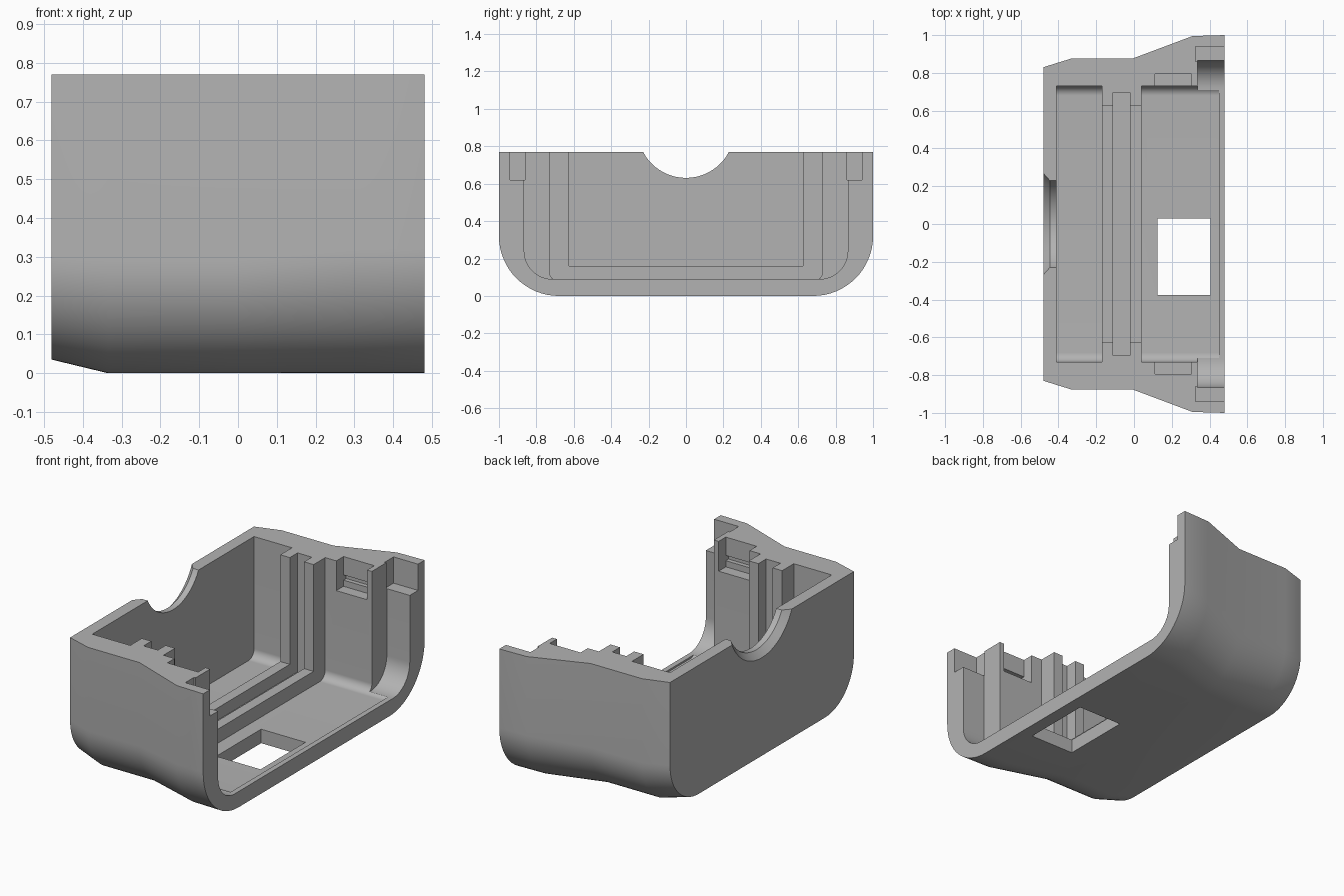
import bpy, bmesh
from math import sin, cos, pi

cube = bpy.data.objects.get("Cube")
if cube:
    bpy.data.objects.remove(cube, do_unlink=True)

grey = bpy.data.materials.new("mid_grey")
grey.use_nodes = True
COLOUR = (0.45, 0.45, 0.45, 1)
grey.diffuse_color = COLOUR
grey.node_tree.nodes["Principled BSDF"].inputs["Base Color"].default_value = COLOUR


def u_profile(half, floor, radius, top, steps=16):
    """Closed U-shaped section in (y, z) with rounded bottom corners."""
    right = []
    for i in range(steps + 1):
        a = i / steps * pi / 2
        right.append((half - radius * (1 - cos(a)), floor + radius * (1 - sin(a))))
    right.insert(0, (half, top))
    return right + [(-y, z) for y, z in reversed(right)]


def loft(name, sections):
    """Solid through a list of (x, profile) sections."""
    bm = bmesh.new()
    rings = [[bm.verts.new((x, y, z)) for y, z in prof] for x, prof in sections]
    n = len(rings[0])
    for a, b in zip(rings, rings[1:]):
        for i in range(n):
            j = (i + 1) % n
            bm.faces.new((a[i], a[j], b[j], b[i]))
    bm.faces.new(rings[0])
    bm.faces.new(rings[-1])
    bmesh.ops.recalc_face_normals(bm, faces=bm.faces)
    mesh = bpy.data.meshes.new(name)
    bm.to_mesh(mesh)
    bm.free()
    mesh.materials.append(grey)
    ob = bpy.data.objects.new(name, mesh)
    bpy.context.collection.objects.link(ob)
    return ob


def box(name, x0, x1, y0, y1, z0, z1):
    prof = [(y0, z0), (y1, z0), (y1, z1), (y0, z1)]
    return loft(name, [(x0, prof), (x1, prof)])


def channel(name, x0, x1, half, floor, radius):
    prof = u_profile(half, floor, radius, 1.0) if radius else \
        [(half, 1), (half, floor), (-half, floor), (-half, 1)]
    return loft(name, [(x0, prof), (x1, prof)])


def disc(radius, steps=64):
    return [(radius * cos(2 * pi * i / steps), 0.89 + radius * sin(2 * pi * i / steps))
            for i in range(steps)]


# Outer shell: x, half width, bottom height, corner radius
TOP = 0.77
shape = [(-0.48, 0.83, 0.035, 0.26), (-0.335, 0.875, 0, 0.29),
         (-0.01, 0.875, 0, 0.29), (0.31, 0.995, 0, 0.32), (0.48, 1.0, 0, 0.32)]
shell = loft("housing_shell", [(x, u_profile(h, z, r, TOP)) for x, h, z, r in shape])

# Interior bays, ribs with a slot, and the open end
cutters = [
    channel("rear_bay", -0.41, -0.17, 0.73, 0.08, 0.05),
    channel("front_bay", 0.04, 0.45, 0.73, 0.08, 0.05),
    channel("rib_opening", -0.3, 0.2, 0.625, 0.16, 0),
    channel("board_slot", -0.11, -0.02, 0.695, 0.09, 0),
    channel("open_end", 0.335, 0.6, 0.865, 0.09, 0.15),
    # Floor window
    box("floor_window", 0.125, 0.405, -0.375, 0.03, -0.1, 0.2),
    # Chamfered round notch in the end wall
    loft("cable_notch", [(-0.55, disc(0.367)), (-0.445, disc(0.259)), (-0.3, disc(0.259))]),
]
# Latch pockets and rim notches on both sides
for s in (-1, 1):
    cutters += [
        box("latch_pocket", 0.11, 0.305, s * 0.65, s * 0.795, 0.6, 1),
        box("latch_groove", 0.11, 0.305, s * 0.7, s * 0.82, 0.635, 0.665),
        box("rim_notch", 0.325, 0.6, s * 0.86, s * 0.94, 0.62, 1),
    ]

bpy.ops.object.select_all(action='DESELECT')
bpy.context.view_layer.objects.active = shell
shell.select_set(True)
for cutter in cutters:
    mod = shell.modifiers.new(cutter.name, 'BOOLEAN')
    mod.operation = 'DIFFERENCE'
    mod.solver = 'EXACT'
    mod.object = cutter
    bpy.ops.object.modifier_apply(modifier=mod.name)
    bpy.data.objects.remove(cutter, do_unlink=True)

bpy.ops.object.shade_smooth_by_angle(angle=0.4)
